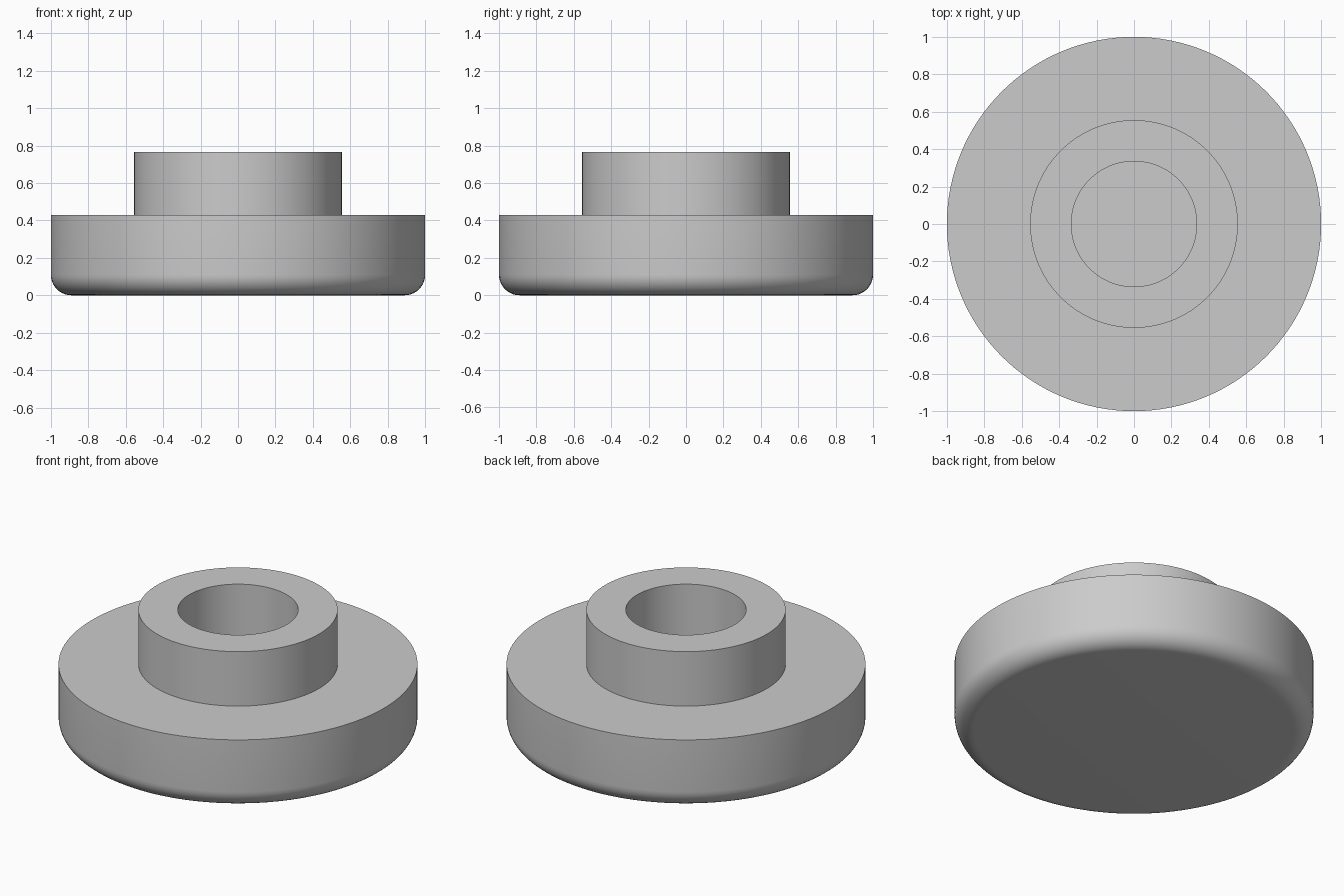
import bpy, bmesh, math
from mathutils import Matrix

cube = bpy.data.objects.get("Cube")
if cube:
    bpy.data.objects.remove(cube, do_unlink=True)

# Colour
grey = bpy.data.materials.new("plain grey")
grey.use_nodes = True
colour = (0.6, 0.6, 0.6, 1)
grey.diffuse_color = colour
grey.node_tree.nodes["Principled BSDF"].inputs["Base Color"].default_value = colour

SEGMENTS = 128
BASE_TOP, BOSS_TOP = 0.43, 0.765
BOSS_R, HOLE_R, FILLET = 0.555, 0.335, 0.11

# Profile from the bottom centre, round the filleted rim, over the boss and into its hole
profile = [(0, 0)]
for i in range(11):
    a = math.pi / 2 * i / 10
    profile.append((1 - FILLET + FILLET * math.sin(a), FILLET - FILLET * math.cos(a)))
profile += [(1, BASE_TOP), (BOSS_R, BASE_TOP), (BOSS_R, BOSS_TOP),
            (HOLE_R, BOSS_TOP), (HOLE_R, BASE_TOP), (0, BASE_TOP)]

# Revolve the profile about the upright axis
bm = bmesh.new()
verts = [bm.verts.new((r, 0, z)) for r, z in profile]
edges = [bm.edges.new(pair) for pair in zip(verts, verts[1:])]
bmesh.ops.spin(bm, geom=verts + edges, cent=(0, 0, 0), axis=(0, 0, 1),
               angle=2 * math.pi, steps=SEGMENTS, use_merge=True)
bmesh.ops.remove_doubles(bm, verts=bm.verts[:], dist=0.0001)
bmesh.ops.recalc_face_normals(bm, faces=bm.faces[:])

mesh = bpy.data.meshes.new("flanged_cap")
bm.to_mesh(mesh)
bm.free()
mesh.materials.append(grey)
cap = bpy.data.objects.new("flanged_cap", mesh)
bpy.context.collection.objects.link(cap)

# Smooth sides with sharp rims
bpy.ops.object.select_all(action="DESELECT")
cap.select_set(True)
bpy.context.view_layer.objects.active = cap
bpy.ops.object.shade_smooth_by_angle(angle=math.radians(30))
